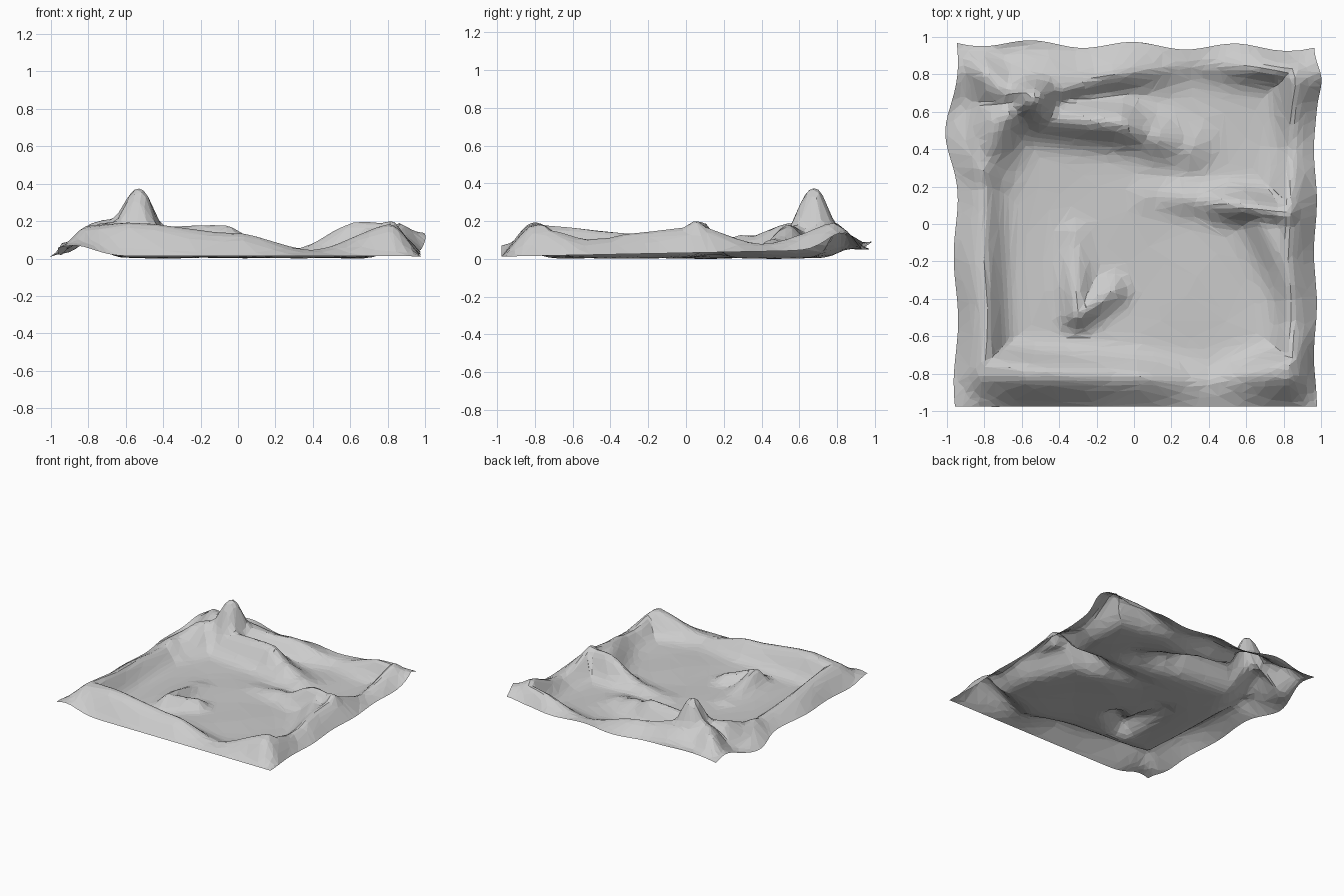
import bpy, bmesh
from math import exp, sin, hypot

if "Cube" in bpy.data.objects:
    bpy.data.objects.remove(bpy.data.objects["Cube"])

N = 84
BASE = 0.012

# Crest lines as (x, y, height): the rim runs round the whole basin
RIM = [(-0.53, 0.69, 0.2), (-0.15, 0.8, 0.14), (0.3, 0.88, 0.065), (0.87, 0.85, 0.215),
       (0.88, 0.4, 0.1), (0.83, 0.05, 0.18), (0.86, -0.5, 0.12), (0.88, -0.75, 0.2),
       (0.4, -0.87, 0.06), (0, -0.82, 0.14), (-0.55, -0.79, 0.2), (-0.8, -0.75, 0.18),
       (-0.82, 0.2, 0.11), (-0.82, 0.3, 0.12)]
SPUR = [(0.08, 0.15, 0.03), (0.3, 0.135, 0.065), (0.65, 0.085, 0.2), (0.83, 0.05, 0.19)]
SHOULDER = [(-0.82, 0.3, 0.12), (-0.72, 0.56, 0.2), (-0.53, 0.67, 0.22), (-0.7, 0.72, 0.21), (-0.84, 0.85, 0.18)]
KNOLL = [(-0.5, 0.58, 0.17), (-0.08, 0.54, 0.19), (0.1, 0.47, 0.115), (0.29, 0.41, 0.06)]
FOOT = [(0.7, 0.02, 0.14), (0.85, -0.32, 0.12)]
ISLAND = [(-0.32, -0.06, 0.035), (-0.3, -0.48, 0.11), (-0.12, -0.36, 0.08)]
RIDGES = [(0.1, RIM), (0.085, SPUR), (0.14, SHOULDER), (0.11, KNOLL), (0.11, FOOT), (0.075, ISLAND)]


def mound(x, y, cx, cy, radius, power=2):
    return exp(-(hypot(x - cx, y - cy) / radius) ** power)


def crest(x, y, width, pts):
    best = 0
    for a, b in zip(pts, pts[1:]):
        dx, dy = b[0] - a[0], b[1] - a[1]
        k = ((x - a[0]) * dx + (y - a[1]) * dy) / (dx * dx + dy * dy)
        k = min(max(k, 0), 1)
        px, py = a[0] + dx * k, a[1] + dy * k
        z = a[2] + (b[2] - a[2]) * k * k * (3 - 2 * k) - BASE
        # outside the rim the height is carried on towards the border
        outer = pts is RIM and max(abs(x), abs(y)) > max(abs(px), abs(py))
        w = 0.28 if outer else width
        best = max(best, z * exp(-(hypot(x - px, y - py) / w) ** 2))
    return best


def height(x, y):
    z = BASE + sum(crest(x, y, w, p) ** 5 for w, p in RIDGES) ** 0.2
    # summit cone with a blunt top, and gentle unevenness
    z += 0.143 * mound(x, y, -0.53, 0.67, 0.095, 3)
    return z + 0.004 * sin(9 * x + 2) * sin(8 * y + 1)


def border_height(x, y):
    z = 0.04 + 0.02 * y + 0.09 * mound(x, y, 1, 0.83, 0.12)
    z += 0.06 * mound(x, y, -0.88, -0.95, 0.15) + 0.04 * mound(x, y, -0.6, 0.98, 0.25)
    return z - 0.035 * mound(x, y, -1, 0.5, 0.2) + 0.04 * mound(x, y, -1, 0.82, 0.12)


# Terrain sheet with wavy borders
bm = bmesh.new()
grid = []
for j in range(N + 1):
    v = 2 * j / N - 1
    xl = -0.952 - 0.045 * exp(-((v - 0.5) / 0.2) ** 2) + 0.012 * sin(9 * v)
    xr = 0.97 + 0.03 * exp(-((v - 0.83) / 0.1) ** 2) + 0.008 * sin(11 * v)
    row = []
    for i in range(N + 1):
        u = 2 * i / N - 1
        yf = -0.977
        yb = 0.955 - 0.015 * u + 0.018 * sin(11 * u + 1.7)
        x = xl + (xr - xl) * (u + 1) / 2
        y = yf + (yb - yf) * (v + 1) / 2
        z = height(x, y)
        ze = border_height(x, y)
        # straight outer flank, eased into the crest
        for d in (x - xl, xr - x, y - yf, yb - y):
            z = ze + (z - ze) * (1 - (1 - min(max(d / 0.16, 0), 1)) ** 1.6)
        row.append(bm.verts.new((x, y, z)))
    grid.append(row)
for j in range(N):
    for i in range(N):
        bm.faces.new((grid[j][i], grid[j][i + 1], grid[j + 1][i + 1], grid[j + 1][i]))

low = min(p.co.z for p in bm.verts)
for p in bm.verts:
    p.co.z -= low
mesh = bpy.data.meshes.new("terrain")
bm.to_mesh(mesh)
bm.free()
terrain = bpy.data.objects.new("terrain", mesh)
bpy.context.collection.objects.link(terrain)

# Reduce to irregular low-poly facets
dec = terrain.modifiers.new("facets", 'DECIMATE')
dec.ratio = 0.14
